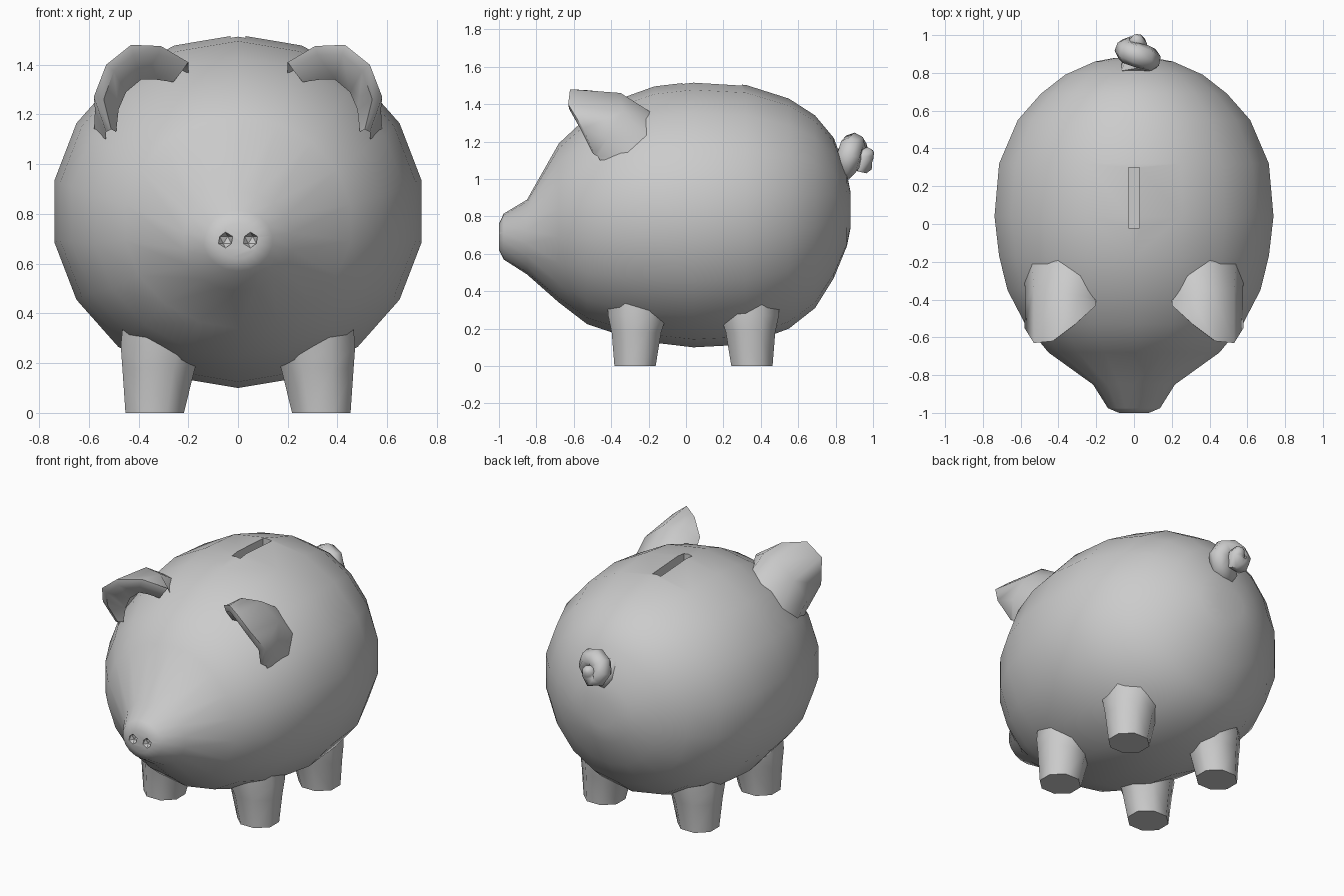
import bpy, bmesh
from math import sin, cos, pi, radians
from mathutils import Vector

if "Cube" in bpy.data.objects:
    bpy.data.objects.remove(bpy.data.objects["Cube"])


def finish(name, bm, angle=60):
    bmesh.ops.recalc_face_normals(bm, faces=bm.faces[:])
    me = bpy.data.meshes.new(name)
    bm.to_mesh(me)
    bm.free()
    ob = bpy.data.objects.new(name, me)
    bpy.context.collection.objects.link(ob)
    bpy.ops.object.select_all(action='DESELECT')
    bpy.context.view_layer.objects.active = ob
    ob.select_set(True)
    if angle:
        bpy.ops.object.shade_smooth_by_angle(angle=radians(angle))
    return ob


def loft(name, rings, angle=60, closed=True, caps=True):
    """Skin a list of equal-length point rings."""
    bm = bmesh.new()
    rows = [[bm.verts.new(p) for p in r] for r in rings]
    n = len(rows[0])
    for a, b in zip(rows, rows[1:]):
        for i in range(n if closed else n - 1):
            j = (i + 1) % n
            bm.faces.new((a[i], a[j], b[j], b[i]))
    if caps:
        bm.faces.new(rows[0])
        bm.faces.new(rows[-1])
    return finish(name, bm, angle)


# body: elliptical sections along y (y, half width, bottom z, top z)
sections = [(-1.0, .08, .62, .76), (-.975, .14, .57, .815), (-.85, .22, .49, .89),
            (-.68, .46, .34, 1.19), (-.53, .585, .225, 1.33), (-.35, .68, .165, 1.43),
            (-.17, .725, .125, 1.495), (.04, .75, .10, 1.52), (.32, .725, .115, 1.503),
            (.55, .625, .20, 1.43), (.69, .50, .31, 1.34), (.79, .37, .47, 1.22),
            (.86, .21, .64, 1.03), (.88, .10, .74, .93)]
N = 18
rings = []
for y, w, lo, hi in sections:
    c, h = (lo + hi) / 2, (hi - lo) / 2
    rings.append([(w * sin(2 * pi * i / N), y, c + h * cos(2 * pi * i / N)) for i in range(N)])
body = loft("body", rings)


def cut(target, bm, name):
    cutter = finish(name, bm, 0)
    cutter.hide_render = True
    cutter.hide_set(True)
    mod = target.modifiers.new(name, 'BOOLEAN')
    mod.operation = 'DIFFERENCE'
    mod.solver = 'EXACT'
    mod.object = cutter


# coin slot
bm = bmesh.new()
bmesh.ops.create_cube(bm, size=1)
for v in bm.verts:
    v.co = Vector((v.co.x * .06, .14 + v.co.y * .32, 1.5 + v.co.z * .2))
cut(body, bm, "slot_cutter")

# nostrils
for s in (-1, 1):
    bm = bmesh.new()
    bmesh.ops.create_icosphere(bm, subdivisions=1, radius=.032)
    bmesh.ops.translate(bm, verts=bm.verts[:], vec=(s * .05, -1.0, .695))
    cut(body, bm, "nostril_cutter")

# four legs: tapered octagons that flare into the belly (z, dx min/max, dy min/max)
leg_rows = [(0, .215, .455, -.115, .11), (.18, .17, .468, -.13, .14), (.27, .13, .475, -.15, .17),
            (.42, .08, .46, -.16, .19)]
for s, side in ((-1, "left"), (1, "right")):
    for place, yc, d in (("front", -.27, 1), ("back", .35, -1)):
        rs = []
        for z, x0, x1, y0, y1 in leg_rows:
            rs.append([(s * ((x0 + x1) / 2 + (x1 - x0) / 2 * 1.06 * cos(pi * (i + .5) / 4)),
                        yc + d * ((y0 + y1) / 2 + (y1 - y0) / 2 * 1.06 * sin(pi * (i + .5) / 4)), z)
                       for i in range(8)])
        loft(f"{place}_leg_{side}", rs)

# ears: rounded back swept to a rim, with a cupped front
ear_base = [(.20, -.40, 1.36), (.28, -.22, 1.36), (.40, -.16, 1.34), (.54, -.20, 1.22), (.58, -.28, 1.12), (.53, -.46, 1.10)]
ear_back = [(.20, -.42, 1.40), (.29, -.38, 1.46), (.41, -.35, 1.46), (.53, -.34, 1.36), (.575, -.42, 1.22), (.53, -.47, 1.12)]
ear_rim = [(.20, -.43, 1.41), (.31, -.53, 1.475), (.43, -.62, 1.48), (.53, -.63, 1.40), (.58, -.55, 1.27), (.53, -.49, 1.13)]
ear_lip = [(.22, -.44, 1.38), (.32, -.54, 1.44), (.42, -.615, 1.44), (.50, -.625, 1.375), (.54, -.56, 1.26), (.51, -.50, 1.14)]
ear_cup = [(.26, -.43, 1.33), (.33, -.44, 1.34), (.39, -.45, 1.34), (.45, -.46, 1.29), (.48, -.46, 1.22), (.49, -.47, 1.13)]
for s, side in ((-1, "left"), (1, "right")):
    rs = [[(s * x, y, z) for x, y, z in r] for r in (ear_base, ear_back, ear_rim, ear_lip, ear_cup)]
    ear = loft(f"ear_{side}", rs, closed=False, caps=False)

# curly tail: tapering tube coiled about the y axis, ending in a centre knob
path = [(.01, .78, 1.08, .11)]
for k in range(9):
    a = -pi / 2 + k * pi / 4
    r = .075 - .004 * k
    path.append((.01 + r * cos(a), .85 + .0115 * k, 1.125 + r * sin(a), .068 - .001 * k))
path += [(.02, .955, 1.12, .05), (.01, .985, 1.14, .035), (.005, 1.0, 1.145, .012)]
pts = [Vector(p[:3]) for p in path]
rs = []
ref = Vector((0, 0, 1))
for i, p in enumerate(pts):
    t = (pts[min(i + 1, len(pts) - 1)] - pts[max(i - 1, 0)]).normalized()
    ref = (ref - t * ref.dot(t)).normalized()
    side = t.cross(ref)
    rs.append([p + path[i][3] * (ref * cos(j * pi / 4) + side * sin(j * pi / 4)) for j in range(8)])
loft("tail", rs)
